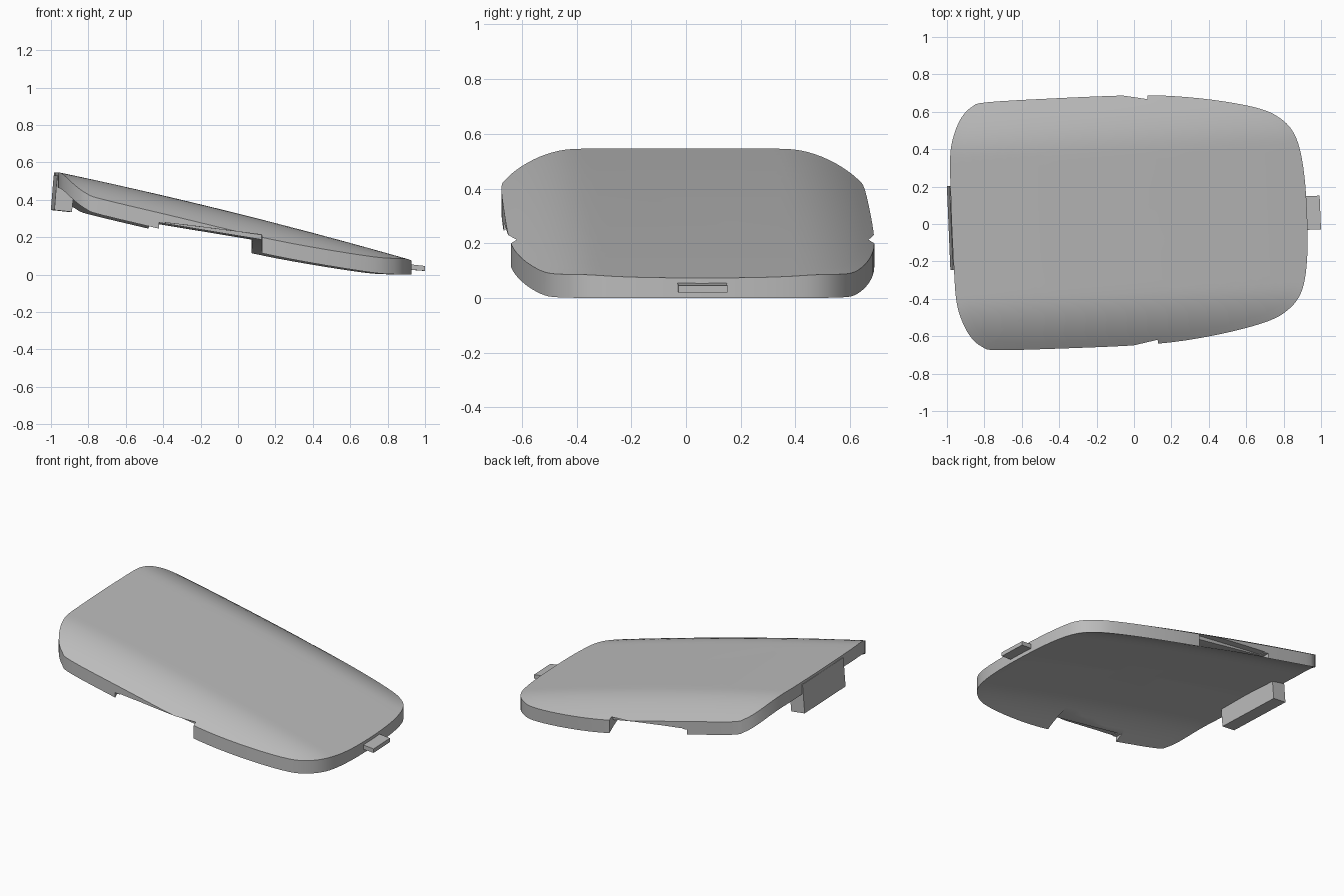
import bpy, bmesh, math
from mathutils import Matrix, Vector

if "Cube" in bpy.data.objects:
    bpy.data.objects.remove(bpy.data.objects["Cube"], do_unlink=True)

# The whole cover sits slightly turned about the vertical axis
PLACE = Matrix.Translation((0, 0.02, 0)) @ Matrix.Rotation(math.radians(2.4), 4, "Z")

grey = bpy.data.materials.new("grey_plastic")
grey.use_nodes = True
colour = (0.5, 0.5, 0.5, 1)
grey.diffuse_color = colour
grey.node_tree.nodes["Principled BSDF"].inputs["Base Color"].default_value = colour


def add_object(name, bm):
    bmesh.ops.recalc_face_normals(bm, faces=bm.faces)
    bmesh.ops.transform(bm, matrix=PLACE, verts=bm.verts)
    mesh = bpy.data.meshes.new(name)
    bm.to_mesh(mesh)
    bm.free()
    mesh.materials.append(grey)
    obj = bpy.data.objects.new(name, mesh)
    bpy.context.collection.objects.link(obj)
    return obj


def prism(name, profile, y0, y1):
    """Extrude an x-z profile from y0 to y1."""
    bm = bmesh.new()
    face = bm.faces.new([bm.verts.new((x, y0, z)) for x, z in profile])
    new = bmesh.ops.extrude_face_region(bm, geom=[face])["geom"]
    moved = [g for g in new if isinstance(g, bmesh.types.BMVert)]
    bmesh.ops.translate(bm, vec=(0, y1 - y0, 0), verts=moved)
    return add_object(name, bm)


def smooth_path(points, steps):
    """Catmull-Rom curve through a closed loop of points."""
    pts = [Vector(p) for p in points]
    n, out = len(pts), []
    for i in range(n):
        a, b, c, d = (pts[(i + k) % n] for k in (-1, 0, 1, 2))
        for s in range(steps):
            t = s / steps
            out.append(0.5 * (2 * b + (c - a) * t + (2 * a - 5 * b + 4 * c - d) * t ** 2
                              + (3 * b - a - 3 * c + d) * t ** 3))
    return out


def top_height(x, y):
    side = max(0, abs(y) - 0.38)
    return 0.322 - 0.25 * x - 0.02 * x * x - 1.2 * side ** 2


def bottom_height(x, y):
    thickness = 0.075 + 0.01 * min(1, abs(y) / 0.4)
    return max(0, top_height(x, y) - thickness)


# Cover: domed panel with a rounded outline and a parallel underside
half = [(-0.975, 0), (-0.973, 0.2), (-0.968, 0.38), (-0.945, 0.49), (-0.9, 0.585),
        (-0.84, 0.642), (-0.76, 0.663), (-0.4, 0.669), (0, 0.668), (0.25, 0.653),
        (0.5, 0.616), (0.7, 0.567), (0.8, 0.515), (0.865, 0.445), (0.9, 0.35),
        (0.92, 0.2), (0.926, 0)]
outline = smooth_path(half + [(x, -y) for x, y in half[-2:0:-1]], 4)
rings = [0.25, 0.5, 0.58, 0.64, 0.7, 0.76, 0.82, 0.88, 0.94, 1]

bm = bmesh.new()
edges = []
for height in (top_height, bottom_height):
    centre = bm.verts.new((0, 0, height(0, 0)))
    previous = None
    for r in rings:
        ring = [bm.verts.new((p.x * r, p.y * r, height(p.x * r, p.y * r))) for p in outline]
        for i in range(len(ring)):
            j = (i + 1) % len(ring)
            if previous:
                bm.faces.new((previous[i], previous[j], ring[j], ring[i]))
            else:
                bm.faces.new((centre, ring[i], ring[j]))
        previous = ring
    edges.append(previous)
upper, lower = edges
for i in range(len(upper)):
    j = (i + 1) % len(upper)
    bm.faces.new((upper[i], upper[j], lower[j], lower[i]))
cover = add_object("cover_panel", bm)

# Wedge notches along both long rims
shallow = [(0.1, 0.187), (0.1, 0.05), (-0.45, 0.1), (-0.45, 0.278)]
deep = [(0.1, 0.213), (0.1, 0.05), (-0.42, 0.1), (-0.42, 0.278), (-0.28, 0.262)]
cutters = [prism("notch_cutter_wide", shallow, -0.9, 0.9),
           prism("notch_cutter_back", deep, 0.625, 0.9),
           prism("notch_cutter_front", deep, -0.9, -0.625)]
bpy.context.view_layer.objects.active = cover
for cutter in cutters:
    cutter.hide_render = True
    mod = cover.modifiers.new("notch", "BOOLEAN")
    mod.operation = "DIFFERENCE"
    mod.solver = "EXACT"
    mod.object = cutter
    bpy.ops.object.modifier_apply(modifier=mod.name)
    bpy.data.objects.remove(cutter, do_unlink=True)

bpy.ops.object.select_all(action="DESELECT")
cover.select_set(True)
bpy.ops.object.shade_smooth_by_angle(angle=math.radians(30))

# Hook block hanging under the high end
prism("hook_block", [(-0.977, 0.53), (-0.992, 0.345), (-0.898, 0.335),
                     (-0.885, 0.48), (-0.93, 0.525)], -0.225, 0.225)

# Latch tab at the low end
prism("latch_tab", [(0.89, 0.058), (0.89, 0.028), (0.997, 0.02), (0.997, 0.046)], -0.09, 0.09)
